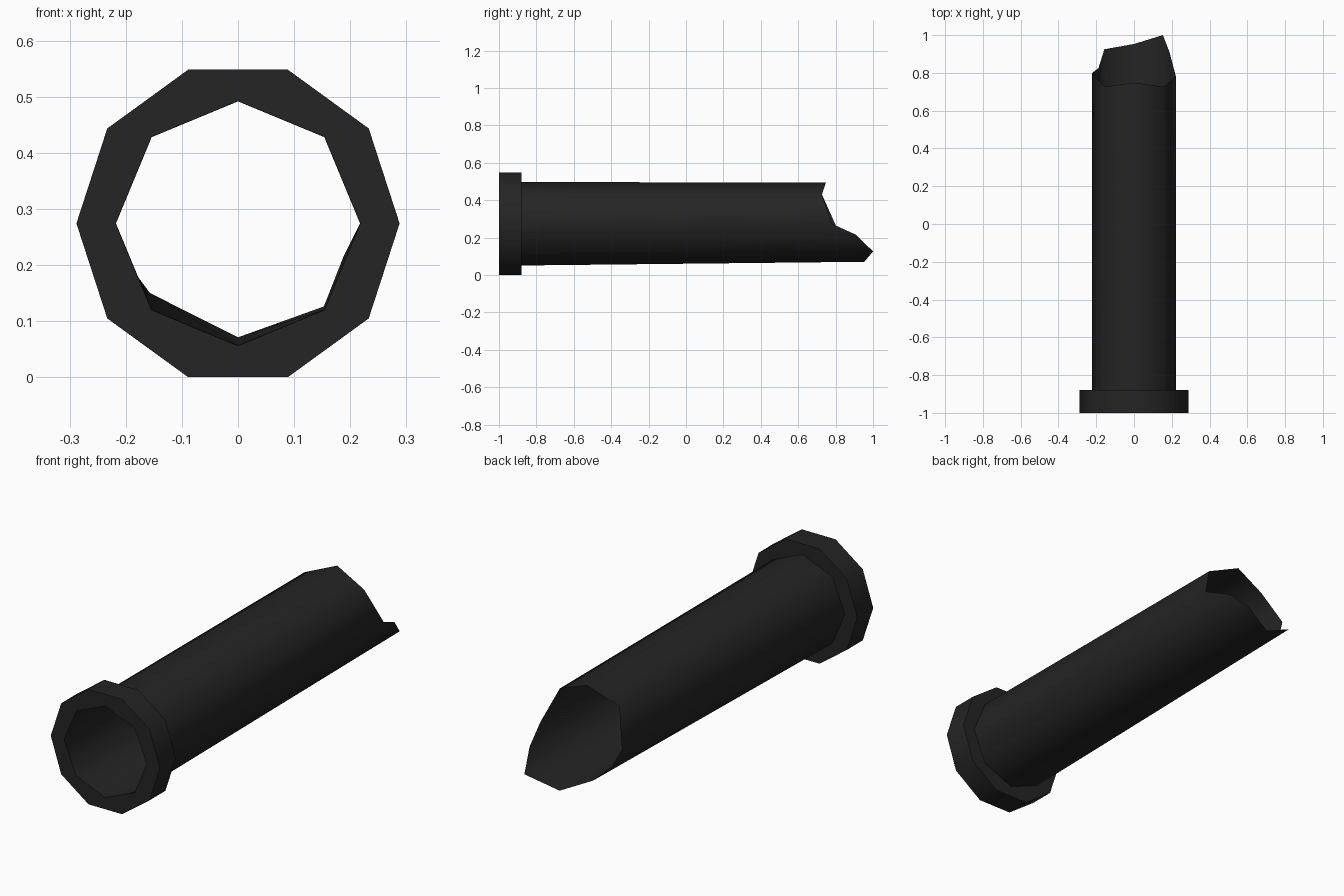
import bpy, bmesh, math

if "Cube" in bpy.data.objects:
    bpy.data.objects.remove(bpy.data.objects["Cube"])

CZ = 0.274  # height of the tube axis

metal = bpy.data.materials.new("dark_metal")
metal.diffuse_color = (0.018, 0.018, 0.018, 1)
metal.use_nodes = True
metal.node_tree.nodes["Principled BSDF"].inputs["Base Color"].default_value = metal.diffuse_color


def ring(n, r, y):
    return [(r * math.cos(2 * math.pi * i / n), y, CZ + r * math.sin(2 * math.pi * i / n))
            for i in range(n)]


def finish(name, bm):
    bmesh.ops.recalc_face_normals(bm, faces=bm.faces)
    me = bpy.data.meshes.new(name)
    bm.to_mesh(me)
    bm.free()
    me.materials.append(metal)
    ob = bpy.data.objects.new(name, me)
    bpy.context.collection.objects.link(ob)
    bpy.ops.object.select_all(action='DESELECT')
    ob.select_set(True)
    bpy.context.view_layer.objects.active = ob
    bpy.ops.object.shade_smooth_by_angle(angle=math.radians(60))


def wall(bm, a, b):
    n = len(a)
    for i in range(n):
        j = (i + 1) % n
        bm.faces.new((a[i], a[j], b[j], b[i]))


# Ten-sided collar with an octagonal hole
bm = bmesh.new()
outer, hole = [], []
for y in (-1.0, -0.88):
    o = [bm.verts.new(p) for p in ring(10, 0.288, y)]
    h = [bm.verts.new(p) for p in ring(8, 0.218, y)]
    bm.faces.new(o[0:6] + h[4::-1])
    bm.faces.new(o[5:] + [o[0], h[0]] + h[:3:-1])
    outer.append(o)
    hole.append(h)
wall(bm, *outer)
wall(bm, *hole)
finish("collar", bm)

# Thin tube with a torn far end: position around the octagon, then the rim point
rim = [(0, (0.222, 0.78, 0.274)), (1, (0.157, 0.727, 0.43)), (2, (0, 0.748, 0.495)),
       (3, (-0.157, 0.727, 0.43)), (4, (-0.222, 0.80, 0.268)), (4.5, (-0.188, 0.825, 0.19)),
       (5, (-0.157, 0.925, 0.15)), (6, (0, 0.953, 0.071)), (7, (0.153, 1.0, 0.126)),
       (7.62, (0.188, 0.91, 0.215))]


def around(r, y):
    pts = ring(8, r, y)
    out = []
    for t, _ in rim:
        k, f = int(t), t - int(t)
        out.append([a + (b - a) * f for a, b in zip(pts[k], pts[(k + 1) % 8])])
    return out


bm = bmesh.new()
end = [bm.verts.new(p) for _, p in rim]
outside = [bm.verts.new(p) for p in around(0.223, -0.89)]
inside = [bm.verts.new(p) for p in around(0.2175, -0.998)]
wall(bm, outside, end)
wall(bm, end, inside)
wall(bm, inside, outside)
finish("torn_tube", bm)
